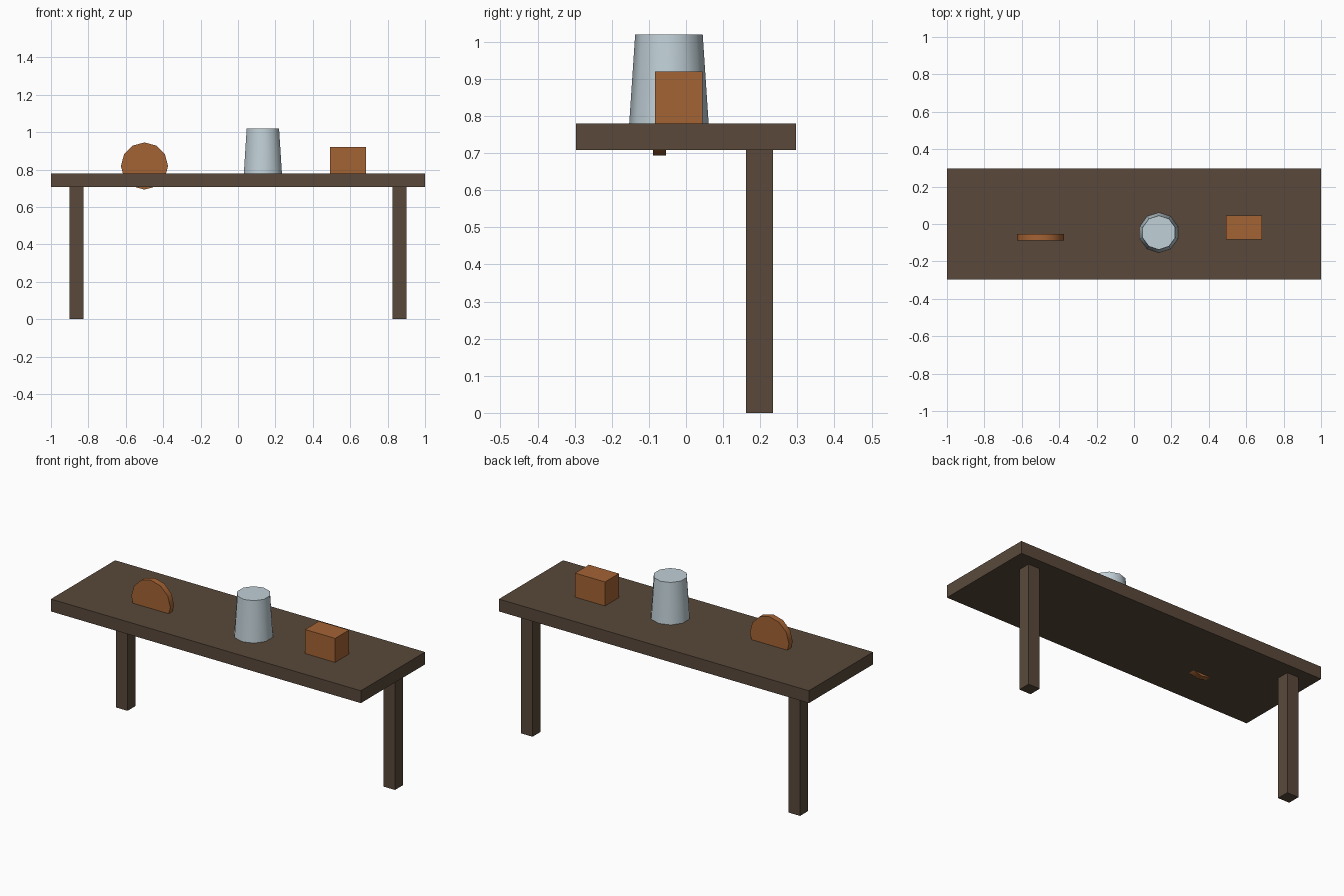
import bpy
import math

if "Cube" in bpy.data.objects:
    bpy.data.objects.remove(bpy.data.objects["Cube"])


def material(name, color):
    m = bpy.data.materials.new(name)
    m.diffuse_color = (*color, 1)
    m.use_nodes = True
    m.node_tree.nodes["Principled BSDF"].inputs["Base Color"].default_value = m.diffuse_color
    return m


WOOD = material("dark_wood", (0.10, 0.066, 0.043))
ORANGE = material("orange_clay", (0.37, 0.125, 0.034))
PALE = material("pale_blue", (0.53, 0.63, 0.68))


def finish(name, mat, smooth=False):
    ob = bpy.context.object
    ob.name = name
    ob.data.materials.append(mat)
    if smooth:
        bpy.ops.object.shade_smooth_by_angle(angle=math.radians(40))
    return ob


def box(name, center, size, mat):
    bpy.ops.mesh.primitive_cube_add(size=1, location=center)
    bpy.context.object.scale = size
    bpy.ops.object.transform_apply(location=False, rotation=False, scale=True)
    return finish(name, mat)


# Table: slab with a pair of legs under the back edge
TOP = 0.78
box("table_top", (0, 0, 0.744), (2, 0.592, 0.072), WOOD)
for side, label in ((-1, "left"), (1, "right")):
    box(label + "_leg", (side * 0.863, 0.198, 0.355), (0.074, 0.073, 0.71), WOOD)

# Thin disc standing on edge, sunk through the slab
bpy.ops.mesh.primitive_cylinder_add(vertices=12, radius=0.126, depth=0.035,
                                    location=(-0.5, -0.072, 0.819),
                                    rotation=(math.pi / 2, 0, 0))
finish("standing_disc", ORANGE, smooth=True)

# Tapered ten-sided cup
bpy.ops.mesh.primitive_cone_add(vertices=10, radius1=0.107, radius2=0.091, depth=0.24,
                                location=(0.133, -0.046, TOP + 0.12))
finish("tapered_cup", PALE, smooth=True)

# Small block
box("small_block", (0.588, -0.019, TOP + 0.07), (0.194, 0.128, 0.14), ORANGE)
